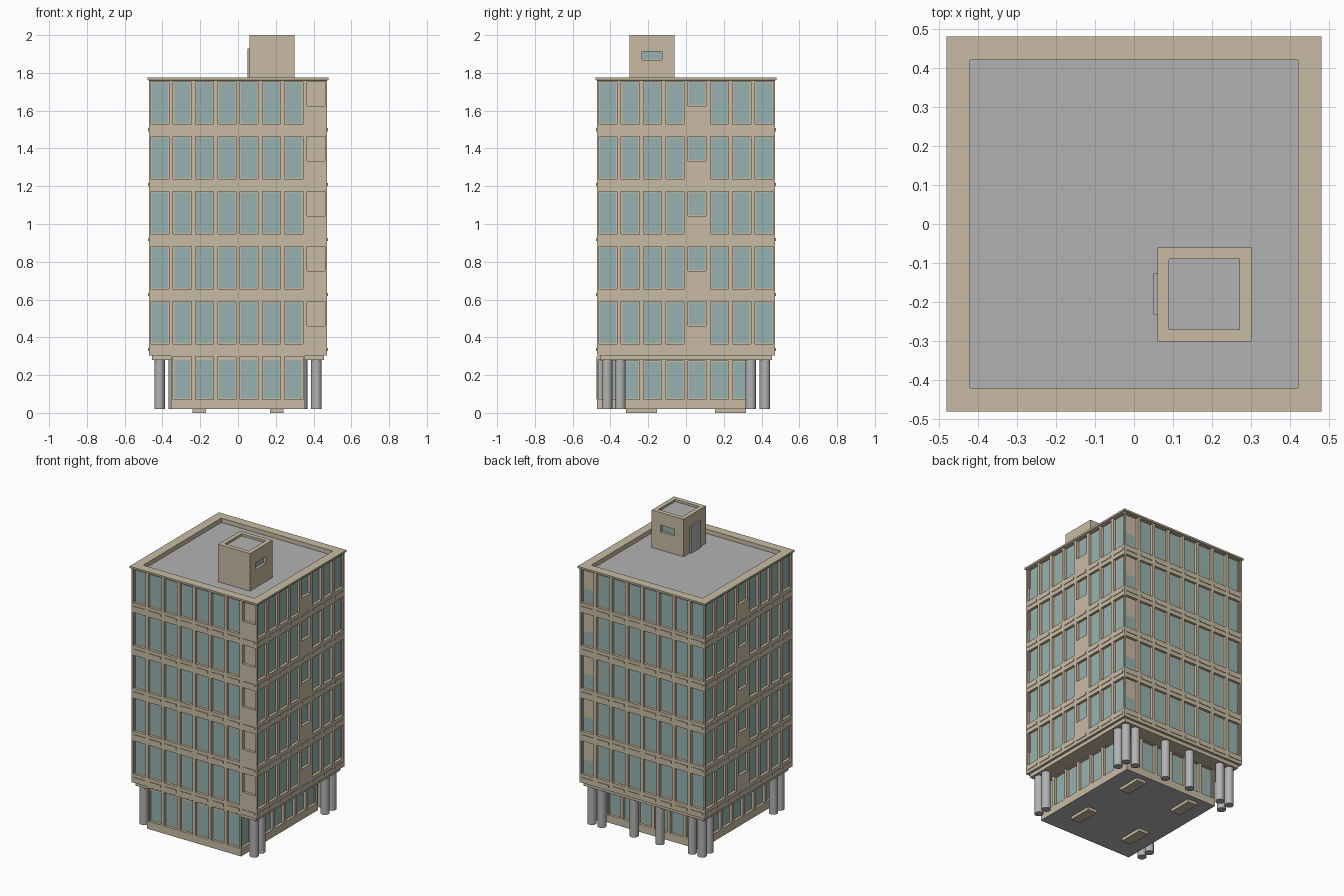
import bpy, bmesh, math

if "Cube" in bpy.data.objects:
    bpy.data.objects.remove(bpy.data.objects["Cube"])


def material(name, rgb):
    m = bpy.data.materials.new(name)
    m.diffuse_color = (*rgb, 1)
    m.use_nodes = True
    m.node_tree.nodes["Principled BSDF"].inputs["Base Color"].default_value = m.diffuse_color
    return m


MATS = [material("beige concrete", (0.58, 0.50, 0.37)),
        material("window glass", (0.31, 0.45, 0.44)),
        material("grey", (0.45, 0.45, 0.45))]
BEIGE, GLASS, GREY = 0, 1, 2
PITCH = 0.118        # bay width
H = 4 * PITCH        # half width of the tower
G = 3 * PITCH        # half width of the ground floor
FLOOR = 0.291        # storey height


def finish(name, bm):
    bmesh.ops.remove_doubles(bm, verts=bm.verts, dist=0.0001)
    me = bpy.data.meshes.new(name)
    bm.to_mesh(me)
    bm.free()
    for m in MATS:
        me.materials.append(m)
    ob = bpy.data.objects.new(name, me)
    bpy.context.collection.objects.link(ob)
    return ob


def add_box(bm, x0, x1, y0, y1, z0, z1, mat=BEIGE):
    v = bmesh.ops.create_cube(bm, size=1)["verts"]
    for p in v:
        p.co = (x1 if p.co.x > 0 else x0, y1 if p.co.y > 0 else y0, z1 if p.co.z > 0 else z0)
    for f in {f for p in v for f in p.link_faces}:
        f.material_index = mat


def box(name, *args):
    bm = bmesh.new()
    add_box(bm, *args)
    return finish(name, bm)


# Wall planes: each side maps (along, height, depth inward) to a point
def wall_plane(side, at):
    return {"front": (lambda u, z, d: (u, at + d, z), False),
            "back": (lambda u, z, d: (u, at - d, z), True),
            "right": (lambda u, z, d: (at - d, u, z), False),
            "left": (lambda u, z, d: (at + d, u, z), True)}[side]


def loop_points(plane, rect, d):
    u0, u1, z0, z1 = rect
    return [plane[0](u, z, d) for u, z in ((u0, z0), (u1, z0), (u1, z1), (u0, z1))]


def quad(bm, pts, flip, mat):
    f = bm.faces.new([bm.verts.new(p) for p in (pts[::-1] if flip else pts)])
    f.material_index = mat


def bay(bm, plane, cell, hole, depth=0.018, rim=0.006, split=None, mat=GLASS):
    """Wall cell with a recessed opening, an inner rim and a pane."""
    pane = (hole[0] + rim, hole[1] - rim, hole[2] + rim, hole[3] - rim)
    loops = [loop_points(plane, r, d) for r, d in
             ((cell, 0), (hole, 0), (hole, depth), (pane, depth))]
    for a, b in zip(loops, loops[1:]):
        for i in range(4):
            j = (i + 1) % 4
            quad(bm, [a[i], a[j], b[j], b[i]], plane[1], BEIGE)
    if split:
        low, high = (*pane[:3], split), (*pane[:2], split, pane[3])
        quad(bm, loop_points(plane, low, depth), plane[1], mat)
        quad(bm, loop_points(plane, high, depth), plane[1], BEIGE)
    else:
        quad(bm, loops[3], plane[1], mat)


# Tower facades: eight bays by five storeys on each side
for side, at in (("front", -H), ("right", H), ("back", H), ("left", -H)):
    plane = wall_plane(side, at)
    bm = bmesh.new()
    sills = bmesh.new()
    for k in range(5):
        z = 0.305 + k * FLOOR
        for i in range(8):
            c = (i - 3.5) * PITCH
            cell = (c - PITCH / 2, c + PITCH / 2, z, z + FLOOR)
            full = (c - 0.048, c + 0.048, z + 0.06, z + 0.285)
            small = (c - 0.048, c + 0.048, z + 0.155, z + 0.285)
            if side in ("left", "right") and i == 4:
                bay(bm, plane, cell, small)
            elif side == "front" and i == 7:
                bay(bm, plane, cell, small, mat=BEIGE)
            elif side == "back" and i == 7:
                bay(bm, plane, cell, full, split=z + 0.155)
            else:
                bay(bm, plane, cell, full)
            # slim ledge under each bay
            a = plane[0](c - 0.045, z + 0.022, -0.004)
            b = plane[0](c + 0.045, z + 0.038, 0.002)
            lo, hi = [min(p) for p in zip(a, b)], [max(p) for p in zip(a, b)]
            add_box(sills, lo[0], hi[0], lo[1], hi[1], lo[2], hi[2])
    finish(side + "_facade", bm)
    finish(side + "_ledges", sills)

# Underside of the tower
box("tower_soffit", -H + .0005, H - .0005, -H + .0005, H - .0005, 0.305, 0.312)
box("soffit_slab", -0.455, 0.455, -0.455, 0.455, 0.28, 0.305)

# Ground floor: set back on three sides, flush at the front
bm = bmesh.new()
for side, at, start, n in (("front", -H - .0005, -G, 6), ("back", G, -G, 6),
                           ("right", G, -H, 7), ("left", -G, -H, 7)):
    plane = wall_plane(side, at)
    top = 0.305 if side == "front" else 0.282
    for i in range(n):
        c = start + (i + 0.5) * PITCH
        bay(bm, plane, (c - PITCH / 2, c + PITCH / 2, 0.02, top),
            (c - 0.048, c + 0.048, 0.072, top - 0.007))
quad(bm, [(-G, -H, 0.02), (G, -H, 0.02), (G, G, 0.02), (-G, G, 0.02)], True, GREY)
finish("ground_floor", bm)

# Footings under the ground floor
for sx in (-1, 1):
    for sy in (-1, 1):
        x, y = sx * 0.205, sy * 0.235
        box("footing", x - 0.035, x + 0.035, y - 0.082, y + 0.082, 0.0, 0.021)

# Round pillars
spots = [(s * 0.415, y) for s in (-1, 1) for y in (-0.418, -0.348, 0.343, 0.418)]
spots += [(s * x, 0.418) for s in (-1, 1) for x in (0.34, 0.097)]
for x, y in spots:
    bpy.ops.mesh.primitive_cylinder_add(vertices=24, radius=0.028, depth=0.262,
                                        location=(x, y, 0.151))
    ob = bpy.context.object
    ob.name = "pillar"
    ob.data.materials.append(MATS[GREY])
    bpy.ops.object.shade_smooth_by_angle(angle=math.radians(40))


def square_shell(name, cx, cy, profile):
    """Stack of square rings closed by a grey deck."""
    bm = bmesh.new()
    rings = [[(cx + sx * h, cy + sy * h, z) for sx, sy in ((-1, -1), (1, -1), (1, 1), (-1, 1))]
             for h, z in profile]
    for a, b in zip(rings, rings[1:]):
        for i in range(4):
            j = (i + 1) % 4
            quad(bm, [a[i], a[j], b[j], b[i]], False, BEIGE)
    quad(bm, rings[-1], False, GREY)
    return finish(name, bm)


# Parapet and roof deck
square_shell("roof_parapet", 0, 0, [(H, 1.76), (0.48, 1.763), (0.48, 1.775),
                                    (0.42, 1.775), (0.42, 1.745)])

# Rooftop stair house
CX, CY, R = 0.18, -0.18, 0.12
square_shell("stair_house_roof", CX, CY, [(R, 1.99), (R, 2.0), (0.09, 2.0), (0.09, 1.985)])
bm = bmesh.new()
for side, at, c in (("front", CY - R, CX), ("back", CY + R, CX),
                    ("right", CX + R, CY), ("left", CX - R, CY)):
    plane = wall_plane(side, at)
    cell = (c - R, c + R, 1.74, 1.99)
    if side in ("right", "back"):
        bay(bm, plane, cell, (c - 0.053, c + 0.053, 1.868, 1.914), rim=0.002)
    else:
        quad(bm, loop_points(plane, cell, 0), plane[1], BEIGE)
finish("stair_house_walls", bm)
box("stair_house_door", 0.05, 0.061, -0.232, -0.125, 1.745, 1.93, GREY)
